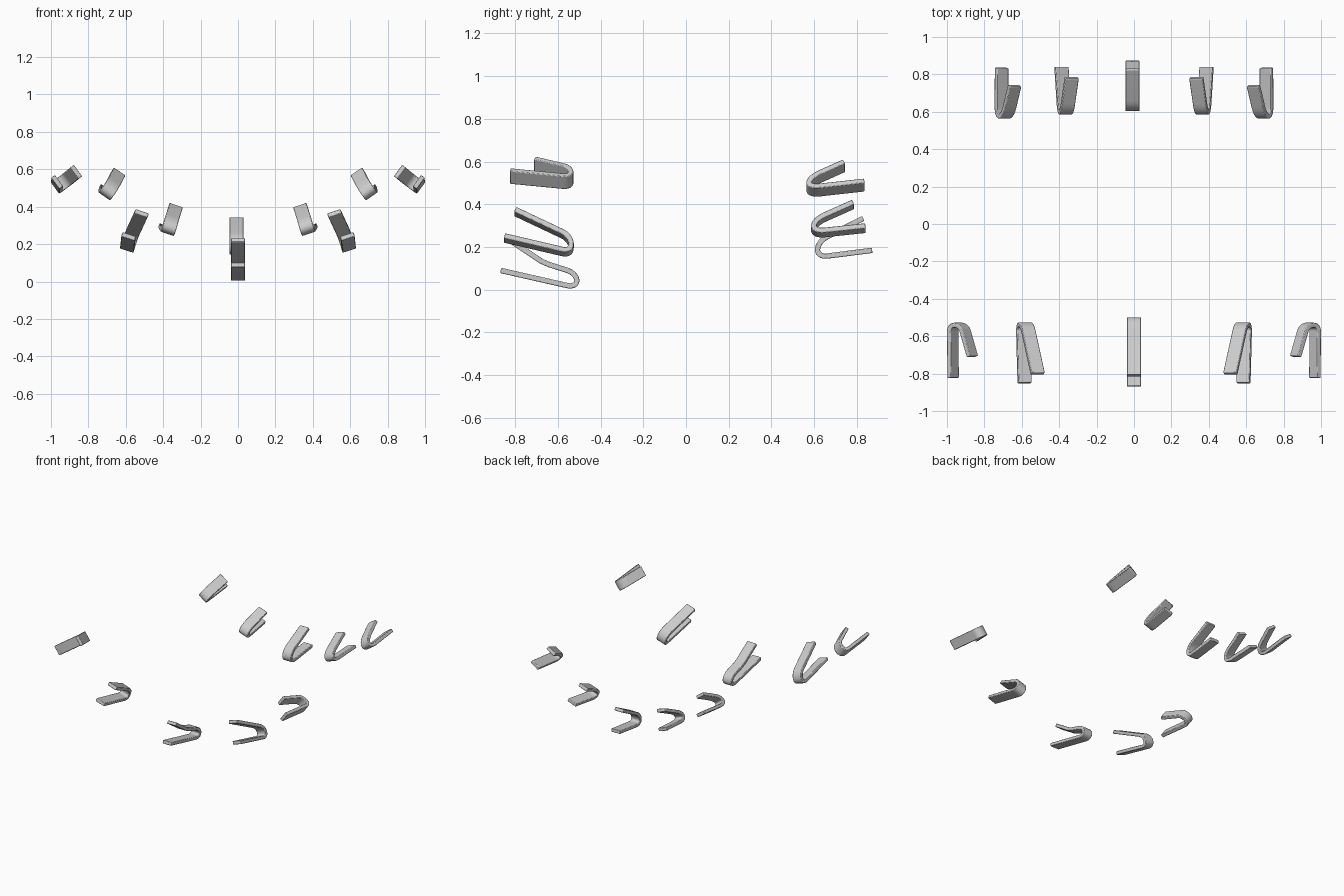
import bpy, bmesh, math
from mathutils import Vector, geometry

if "Cube" in bpy.data.objects:
    bpy.data.objects.remove(bpy.data.objects["Cube"])

WIDTH, THICK = 0.075, 0.025


def centreline(lower, upper, depth):
    """lower: tip -> turn start, upper: turn end -> tip, joined by a smooth U-turn."""
    a, b = lower[-1], upper[0]
    da = (a - lower[-2]).normalized()
    db = (b - upper[1]).normalized()
    h = depth * 4 / 3
    turn = geometry.interpolate_bezier(a, a + da * h, b + db * h, b, 17)
    return lower[:-1] + list(turn) + upper[1:]


def clip(name, lower, upper, depth, roll):
    """Bent flat strip; roll tilts its width direction about the y axis."""
    pts = centreline([Vector(p) for p in lower], [Vector(p) for p in upper], depth)
    r = math.radians(roll)
    w = Vector((math.cos(r), 0, -math.sin(r)))
    bm = bmesh.new()
    rings = []
    for i, p in enumerate(pts):
        t = (pts[min(i + 1, len(pts) - 1)] - pts[max(i - 1, 0)]).normalized()
        n = t.cross(w).normalized()
        rings.append([bm.verts.new(p + w * (sx * WIDTH / 2) + n * (sn * THICK / 2))
                      for sx, sn in ((-1, -1), (1, -1), (1, 1), (-1, 1))])
    for q, s in zip(rings, rings[1:]):
        for k in range(4):
            bm.faces.new((q[k], q[(k + 1) % 4], s[(k + 1) % 4], s[k]))
    bm.faces.new(rings[0][::-1])
    bm.faces.new(rings[-1])
    bmesh.ops.recalc_face_normals(bm, faces=bm.faces)
    me = bpy.data.meshes.new(name)
    bm.to_mesh(me)
    bm.free()
    ob = bpy.data.objects.new(name, me)
    bpy.context.collection.objects.link(ob)
    # softened strip edges
    bev = ob.modifiers.new("soft_edges", 'BEVEL')
    bev.width, bev.segments = 0.004, 2
    bev.limit_method, bev.angle_limit = 'ANGLE', math.radians(50)
    bpy.ops.object.select_all(action='DESELECT')
    ob.select_set(True)
    bpy.context.view_layer.objects.active = ob
    bpy.ops.object.shade_smooth_by_angle(angle=math.radians(40))


def clip_pair(name, lower, upper, depth, roll):
    """Left clip plus its mirror image across x = 0."""
    flip = lambda ps: [(-x, y, z) for x, y, z in ps]
    clip(name + "_left", lower, upper, depth, roll)
    clip(name + "_right", flip(lower), flip(upper), depth, -roll)


# centre clips
clip("front_centre_clip",
     [(0, -.868, .09), (0, -.56, .02)],
     [(0, -.56, .092), (0, -.64, .117), (0, -.675, .132), (0, -.81, .222)], .05, 0)
clip("back_centre_clip",
     [(-.008, .872, .184), (-.008, .665, .158)],
     [(-.008, .665, .25), (-.008, .83, .334)], .052, 0)

# front side clips
clip_pair("front_inner_clip",
          [(-.585, -.85, .242), (-.592, -.58, .179)],
          [(-.563, -.58, .262), (-.515, -.80, .366)], .045, 18)
clip_pair("front_outer_clip",
          [(-.967, -.823, .532), (-.969, -.575, .508)],
          [(-.902, -.575, .556), (-.864, -.708, .587)], .036, 54)

# back side clips
clip_pair("back_inner_clip",
          [(-.388, .84, .288), (-.376, .65, .268)],
          [(-.352, .65, .34), (-.333, .782, .399)], .055, 19)
clip_pair("back_outer_clip",
          [(-.708, .835, .49), (-.709, .63, .467)],
          [(-.664, .63, .531), (-.638, .74, .58)], .057, 35)
